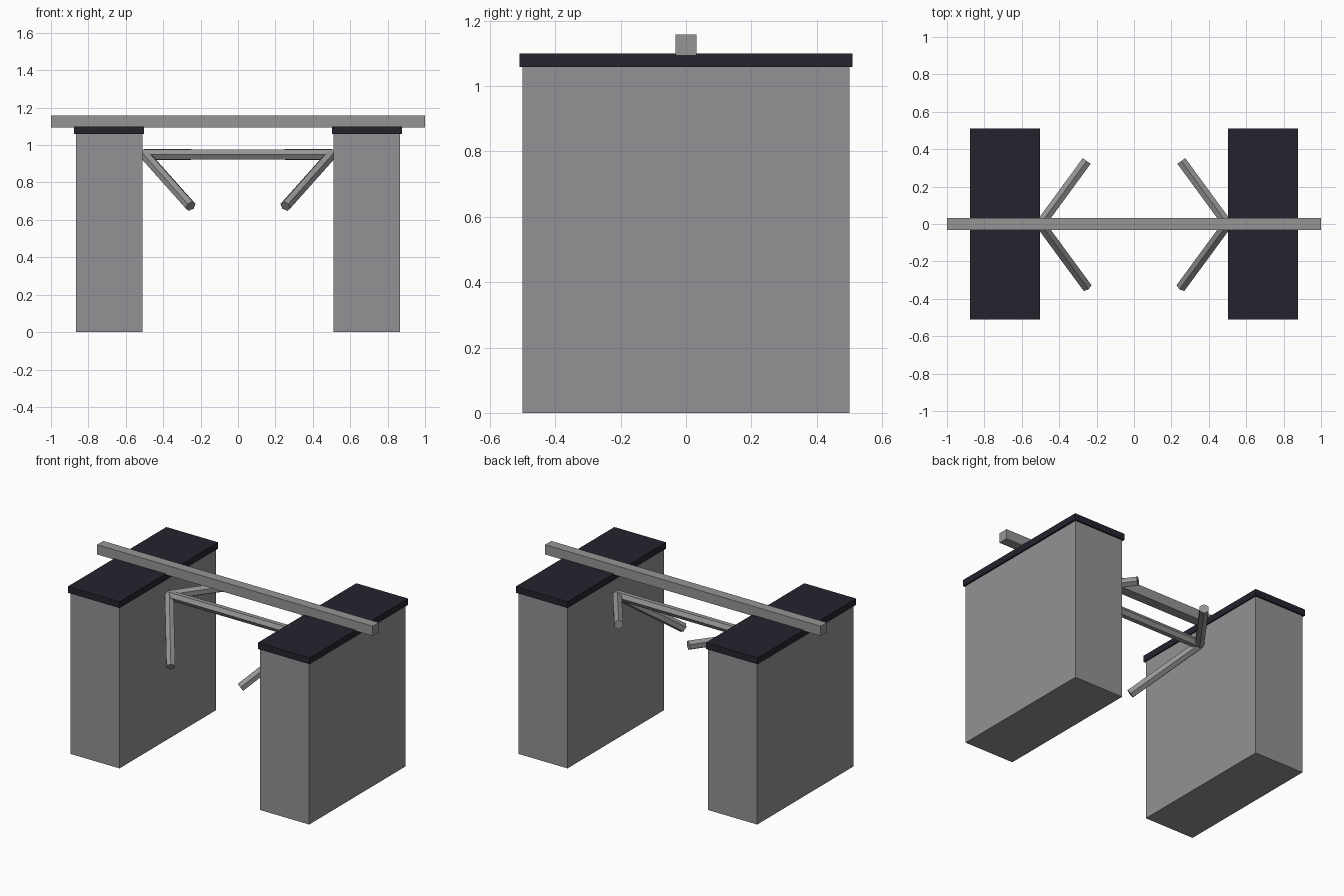
import bpy, math
from mathutils import Vector

if "Cube" in bpy.data.objects:
    bpy.data.objects.remove(bpy.data.objects["Cube"])


def material(name, rgb):
    m = bpy.data.materials.new(name)
    m.diffuse_color = (*rgb, 1)
    m.use_nodes = True
    m.node_tree.nodes["Principled BSDF"].inputs["Base Color"].default_value = m.diffuse_color
    return m


GREY = material("concrete grey", (0.29, 0.29, 0.30))
STEEL = material("steel grey", (0.30, 0.30, 0.30))
DARK = material("dark slate", (0.018, 0.017, 0.028))


def add_mesh(name, verts, faces, mat):
    me = bpy.data.meshes.new(name)
    me.from_pydata(verts, [], faces)
    me.materials.append(mat)
    ob = bpy.data.objects.new(name, me)
    bpy.context.collection.objects.link(ob)
    return ob


def box(name, lo, hi, mat):
    xs, ys, zs = zip(lo, hi)
    v = [(x, y, z) for z in zs for y in ys for x in xs]
    f = [(0, 2, 3, 1), (4, 5, 7, 6), (0, 1, 5, 4), (2, 6, 7, 3), (0, 4, 6, 2), (1, 3, 7, 5)]
    return add_mesh(name, v, f, mat)


def hex_bar(name, a, b, mat, phase=0.0, r=0.03):
    """Six-sided bar from a to b; phase 0 puts a corner on top."""
    a, b = Vector(a), Vector(b)
    d = (b - a).normalized()
    side = d.cross(Vector((0, 0, 1))).normalized()
    up = side.cross(d)
    ring = [up * r * math.cos(phase + k * math.pi / 3) +
            side * r * math.sin(phase + k * math.pi / 3) for k in range(6)]
    v = [a + p for p in ring] + [b + p for p in ring]
    f = [(k, k + 6, (k + 1) % 6 + 6, (k + 1) % 6) for k in range(6)]
    f += [tuple(range(6)), tuple(range(11, 5, -1))]
    return add_mesh(name, v, f, mat)


for s, label in ((-1, "left"), (1, "right")):
    # Pillar block and its overhanging cap
    x = sorted((s * 0.51, s * 0.867))
    box(label + "_pillar", (x[0], -0.5, 0), (x[1], 0.5, 1.06), GREY)
    x = sorted((s * 0.502, s * 0.877))
    box(label + "_cap", (x[0], -0.51, 1.058), (x[1], 0.51, 1.10), DARK)
    # Struts: the front one slopes down, the back one is level
    joint = (s * 0.5, 0, 0.95)
    hex_bar(label + "_front_strut", joint, (s * 0.253, -0.336, 0.673), STEEL)
    hex_bar(label + "_back_strut", joint, (s * 0.253, 0.337, 0.95), STEEL)

# Level cross bar between the pillars, and the long beam on top
hex_bar("cross_bar", (-0.51, 0, 0.95), (0.51, 0, 0.95), STEEL, math.pi / 6)
box("top_beam", (-1, -0.032, 1.094), (1, 0.032, 1.158), STEEL)
